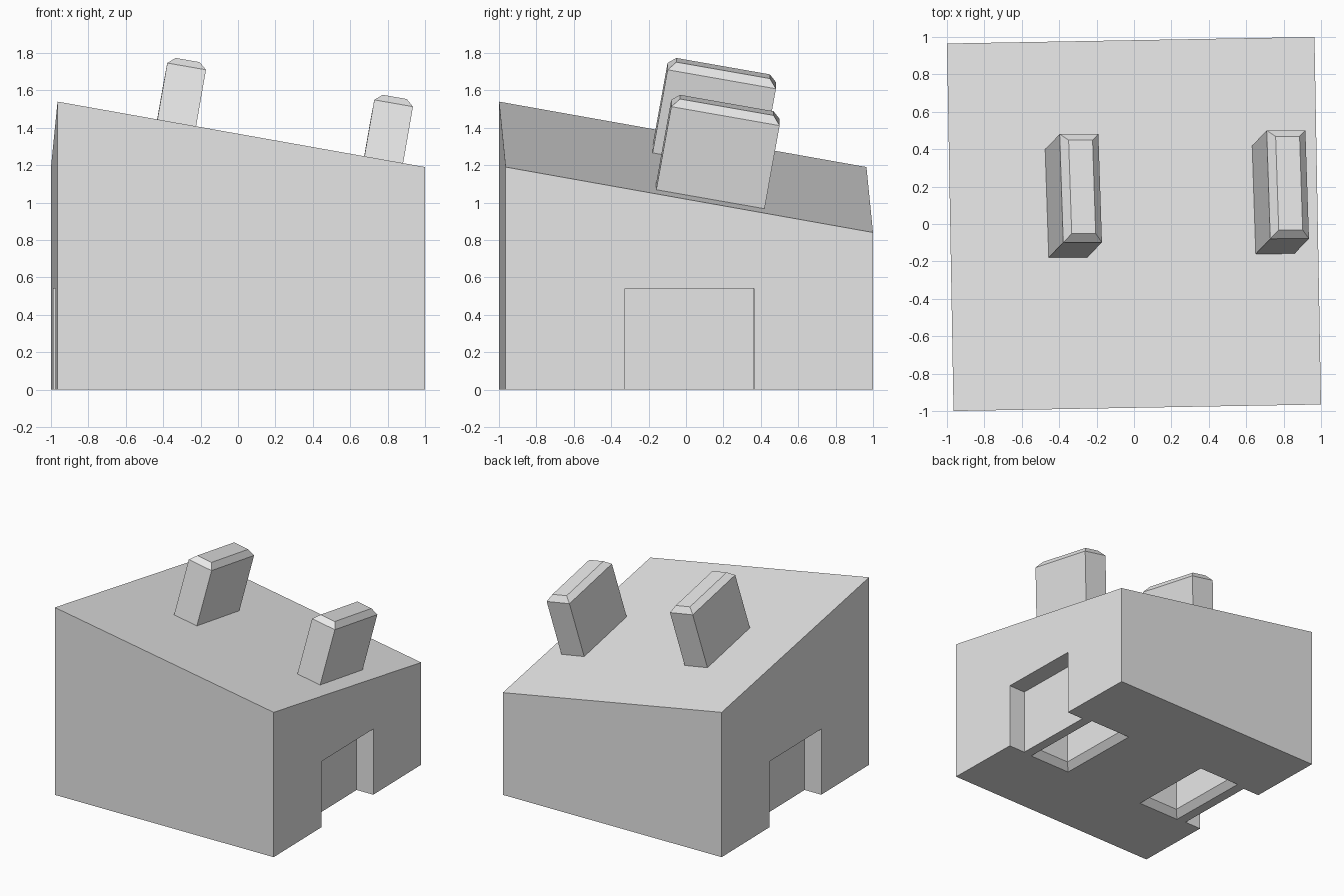
import bpy, bmesh, math
from mathutils import Matrix, Vector

if "Cube" in bpy.data.objects:
    bpy.data.objects.remove(bpy.data.objects["Cube"])

TURN = Matrix.Rotation(math.radians(1.02), 4, 'Z')   # slight twist of the whole model
HALF, SLOPE, MID = 0.9825, 0.178, 1.19

grey = bpy.data.materials.new("plain grey")
grey.diffuse_color = (0.8, 0.8, 0.8, 1)
grey.use_nodes = True
grey.node_tree.nodes["Principled BSDF"].inputs["Base Color"].default_value = grey.diffuse_color


def roof(x, y):
    return MID - SLOPE * (x + y)


def stack(name, sections, matrix):
    """Closed solid through rectangles given as (half x, half y, height function or value)."""
    bm = bmesh.new()
    rings = []
    for hx, hy, z in sections:
        ring = []
        for sx, sy in ((-1, -1), (1, -1), (1, 1), (-1, 1)):
            x, y = sx * hx, sy * hy
            ring.append(bm.verts.new((x, y, z(x, y) if callable(z) else z)))
        rings.append(ring)
    bm.faces.new(rings[0][::-1])
    bm.faces.new(rings[-1])
    for a, b in zip(rings, rings[1:]):
        for i in range(4):
            j = (i + 1) % 4
            bm.faces.new((a[i], a[j], b[j], b[i]))
    bmesh.ops.recalc_face_normals(bm, faces=bm.faces)
    mesh = bpy.data.meshes.new(name)
    bm.to_mesh(mesh)
    bm.free()
    mesh.materials.append(grey)
    obj = bpy.data.objects.new(name, mesh)
    bpy.context.collection.objects.link(obj)
    obj.matrix_world = TURN @ matrix
    return obj


# Main block with a roof sloping down to the right and back
body = stack("body", [(HALF, HALF, 0), (HALF, HALF, roof)], Matrix())

cutters = []
for side, label in ((-1, "left"), (1, "right")):
    # Doorway recess in each side wall
    cutters.append(stack(label + "_doorway_cutter",
                         [(0.2, 0.345, -0.1), (0.2, 0.345, 0.54)],
                         Matrix.Translation((side * (HALF + 0.05), 0, 0))))
    # Socket in the underside with a chamfered mouth
    cutters.append(stack(label + "_socket_cutter",
                         [(0.24, 0.41, -0.05), (0.14, 0.31, 0.05), (0.14, 0.31, 0.55)],
                         Matrix.Translation((side * 0.562, 0.005, 0))))

bpy.context.view_layer.objects.active = body
for cutter in cutters:
    cutter.hide_render = True
    mod = body.modifiers.new("cut", 'BOOLEAN')
    mod.operation = 'DIFFERENCE'
    mod.solver = 'EXACT'
    mod.object = cutter
    bpy.ops.object.modifier_apply(modifier=mod.name)
for cutter in cutters:
    bpy.data.objects.remove(cutter)

# Chamfered pegs standing square on the sloping roof
normal = Vector((SLOPE, SLOPE, 1)).normalized()
tilt = Vector((0, 0, 1)).rotation_difference(normal).to_matrix().to_4x4()
for label, x in (("left", -0.36), ("right", 0.747)):
    y = 0.117
    stack(label + "_peg",
          [(0.105, 0.294, 0), (0.105, 0.294, 0.458), (0.065, 0.254, 0.5)],
          Matrix.Translation((x, y, roof(x, y))) @ tilt)
